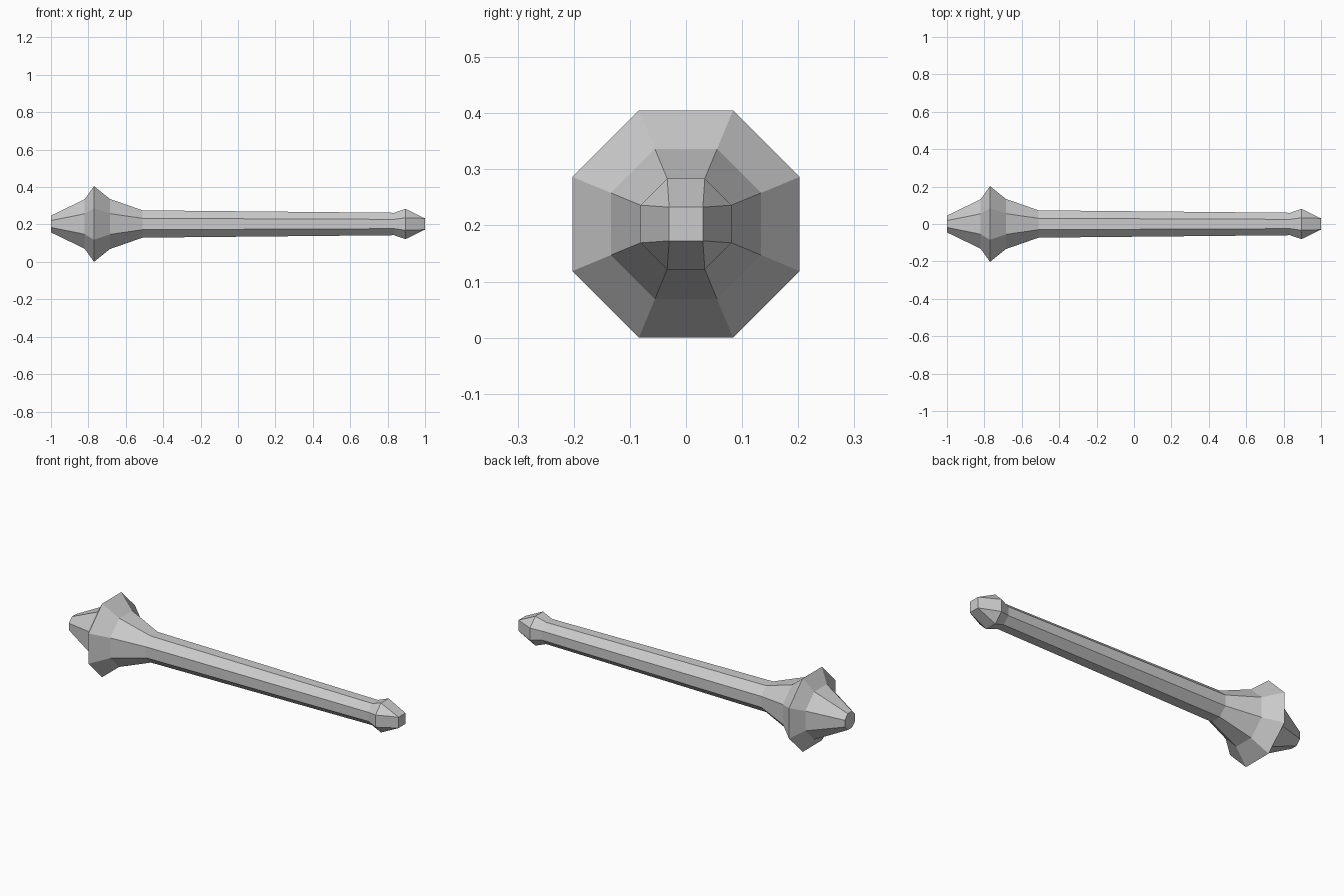
import bpy
import bmesh
import math

cube = bpy.data.objects.get("Cube")
if cube:
    bpy.data.objects.remove(cube, do_unlink=True)

SIDES = 8
AXIS_Z = 0.2025

grey = bpy.data.materials.new("light grey")
grey.use_nodes = True
colour = (0.6, 0.6, 0.6, 1)
grey.diffuse_color = colour
grey.node_tree.nodes["Principled BSDF"].inputs["Base Color"].default_value = colour


def ring(bm, x, apothem):
    """Octagon across the x axis, with flats facing up, down and sideways."""
    radius = apothem / math.cos(math.pi / SIDES)
    angles = [(i + 0.5) * math.tau / SIDES for i in range(SIDES)]
    return [bm.verts.new((x, radius * math.cos(a), AXIS_Z + radius * math.sin(a)))
            for a in angles]


def square_ring(bm, x, half):
    """Octagon whose corners are paired up into a square."""
    corners = [bm.verts.new((x, sy * half, AXIS_Z + sz * half))
               for sy, sz in ((1, 1), (-1, 1), (-1, -1), (1, -1))]
    return [corners[i // 2] for i in range(SIDES)]


def turned_part(name, profile, cap_start=False, square_tip=None):
    """Skin octagonal rings along x, optionally closing to a square tip."""
    bm = bmesh.new()
    rings = [ring(bm, x, r) for x, r in profile]
    if cap_start:
        bm.faces.new(rings[0][::-1])
    if square_tip:
        rings.append(square_ring(bm, *square_tip))
        bm.faces.new(list(dict.fromkeys(rings[-1])))
    for a, b in zip(rings, rings[1:]):
        for i in range(SIDES):
            j = (i + 1) % SIDES
            bm.faces.new(list(dict.fromkeys((a[i], a[j], b[j], b[i]))))
    mesh = bpy.data.meshes.new(name)
    bm.to_mesh(mesh)
    bm.free()
    mesh.materials.append(grey)
    obj = bpy.data.objects.new(name, mesh)
    bpy.context.collection.objects.link(obj)
    return obj


# Flared head with a blunt nose
turned_part("head", [(-1, 0.045), (-0.82, 0.132), (-0.77, 0.2025),
                     (-0.685, 0.134), (-0.51, 0.073)], cap_start=True)

# Slightly tapering shaft
turned_part("shaft", [(-0.51, 0.073), (0.835, 0.06)])

# End knob closing to a square tip
turned_part("end_knob", [(0.835, 0.06), (0.895, 0.081)], square_tip=(1, 0.03))
